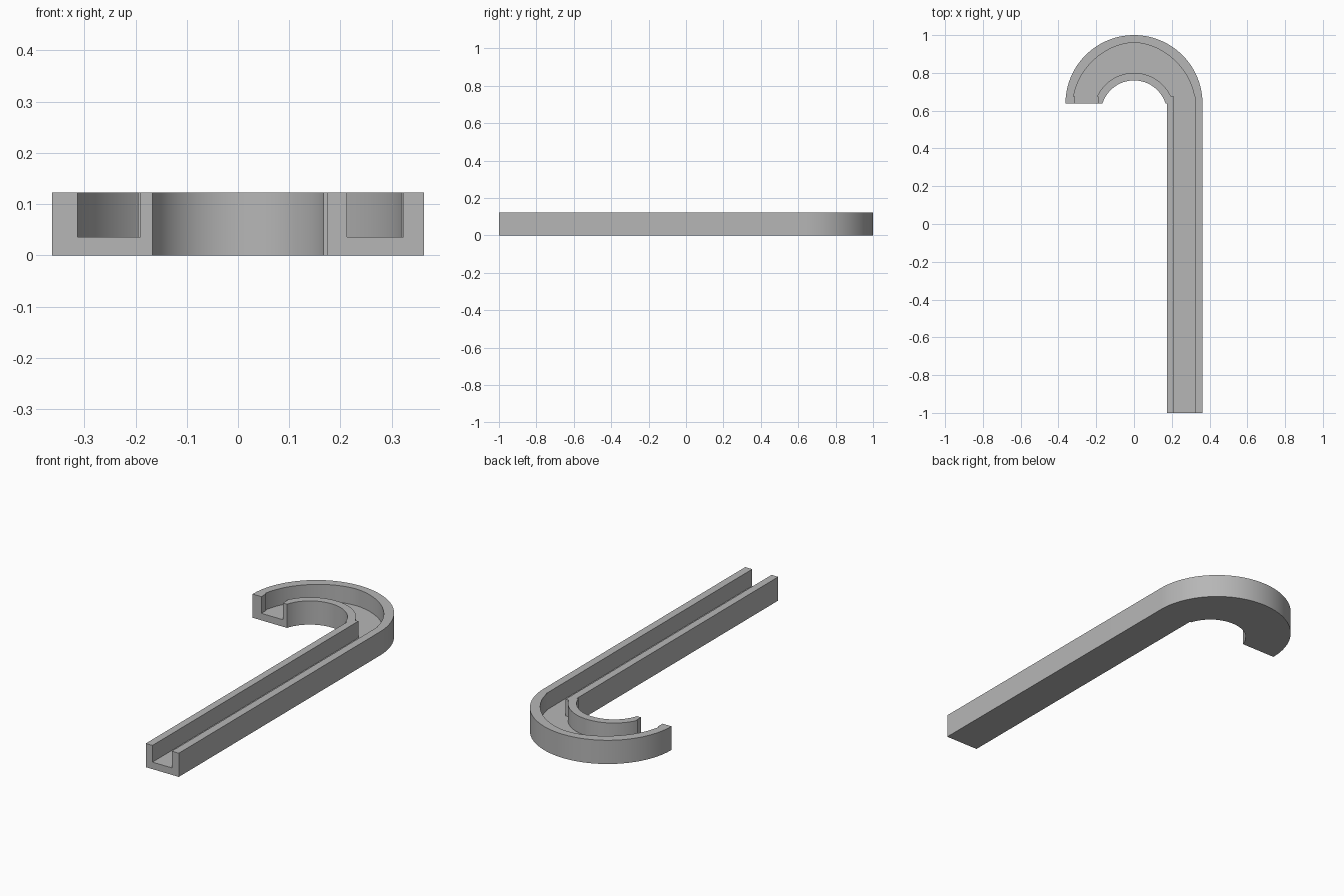
import bpy
import bmesh
from math import sin, cos, pi, radians, asin, copysign

cube = bpy.data.objects.get("Cube")
if cube:
    bpy.data.objects.remove(cube, do_unlink=True)

HEIGHT, FLOOR = 0.122, 0.036
TIP_Y, BEND_Y = 0.637, 0.675      # hook tip, start of the curved groove
OUTER, INNER = 0.363, 0.175       # outer and inner body radii
LOW_Y = 0.585                     # centre of the inner arcs
STEPS = 56

grey = bpy.data.materials.new("plain grey")
grey.use_nodes = True
grey.diffuse_color = (0.47, 0.47, 0.47, 1)
grey.node_tree.nodes["Principled BSDF"].inputs["Base Color"].default_value = (0.47, 0.47, 0.47, 1)


def arc(radius, cy, from_y, power=2.0):
    """Arch from right to left, starting and ending at height from_y."""
    start = asin(((from_y - cy) / radius) ** (power / 2))
    points = []
    for i in range(STEPS + 1):
        a = start + (pi - 2 * start) * i / STEPS
        x = copysign(abs(cos(a)) ** (2 / power), cos(a))
        y = abs(sin(a)) ** (2 / power)
        points.append((radius * x, cy + radius * y))
    return points


def prism(name, outline, z0, z1):
    bm = bmesh.new()
    face = bm.faces.new([bm.verts.new((x, y, z0)) for x, y in outline])
    new = bmesh.ops.extrude_face_region(bm, geom=[face])["geom"]
    top = [v for v in new if isinstance(v, bmesh.types.BMVert)]
    bmesh.ops.translate(bm, verts=top, vec=(0, 0, z1 - z0))
    bmesh.ops.recalc_face_normals(bm, faces=bm.faces)
    mesh = bpy.data.meshes.new(name)
    bm.to_mesh(mesh)
    bm.free()
    mesh.materials.append(grey)
    obj = bpy.data.objects.new(name, mesh)
    bpy.context.collection.objects.link(obj)
    return obj


# Solid hooked body: long straight leg with a half-round top
body_outline = [(INNER, -1), (OUTER, -1)]
body_outline += arc(OUTER, TIP_Y, TIP_Y)
body_outline += arc(INNER, LOW_Y, TIP_Y)[::-1]
body_outline += [(INNER, TIP_Y)]
body = prism("hooked_channel", body_outline, 0, HEIGHT)

# Groove running through the leg, the bend and the narrower tip slot
groove_outline = [(0.213, -1.1), (0.323, -1.1), (0.323, BEND_Y)]
groove_outline += arc(0.323, TIP_Y, BEND_Y, 1.85)
groove_outline += [(-0.313, BEND_Y), (-0.313, 0.6), (-0.19, 0.6), (-0.19, BEND_Y)]
groove_outline += arc(0.215, LOW_Y, BEND_Y)[::-1]
groove_outline += [(0.213, BEND_Y)]
groove = prism("groove_cutter", groove_outline, FLOOR, HEIGHT + 0.1)
groove.hide_render = True

# Cut the groove and remove the cutter
cut = body.modifiers.new("groove", "BOOLEAN")
cut.operation = "DIFFERENCE"
cut.solver = "EXACT"
cut.object = groove
bpy.ops.object.select_all(action="DESELECT")
body.select_set(True)
bpy.context.view_layer.objects.active = body
bpy.ops.object.modifier_apply(modifier=cut.name)
bpy.data.objects.remove(groove, do_unlink=True)

bpy.ops.object.shade_smooth_by_angle(angle=radians(12))
